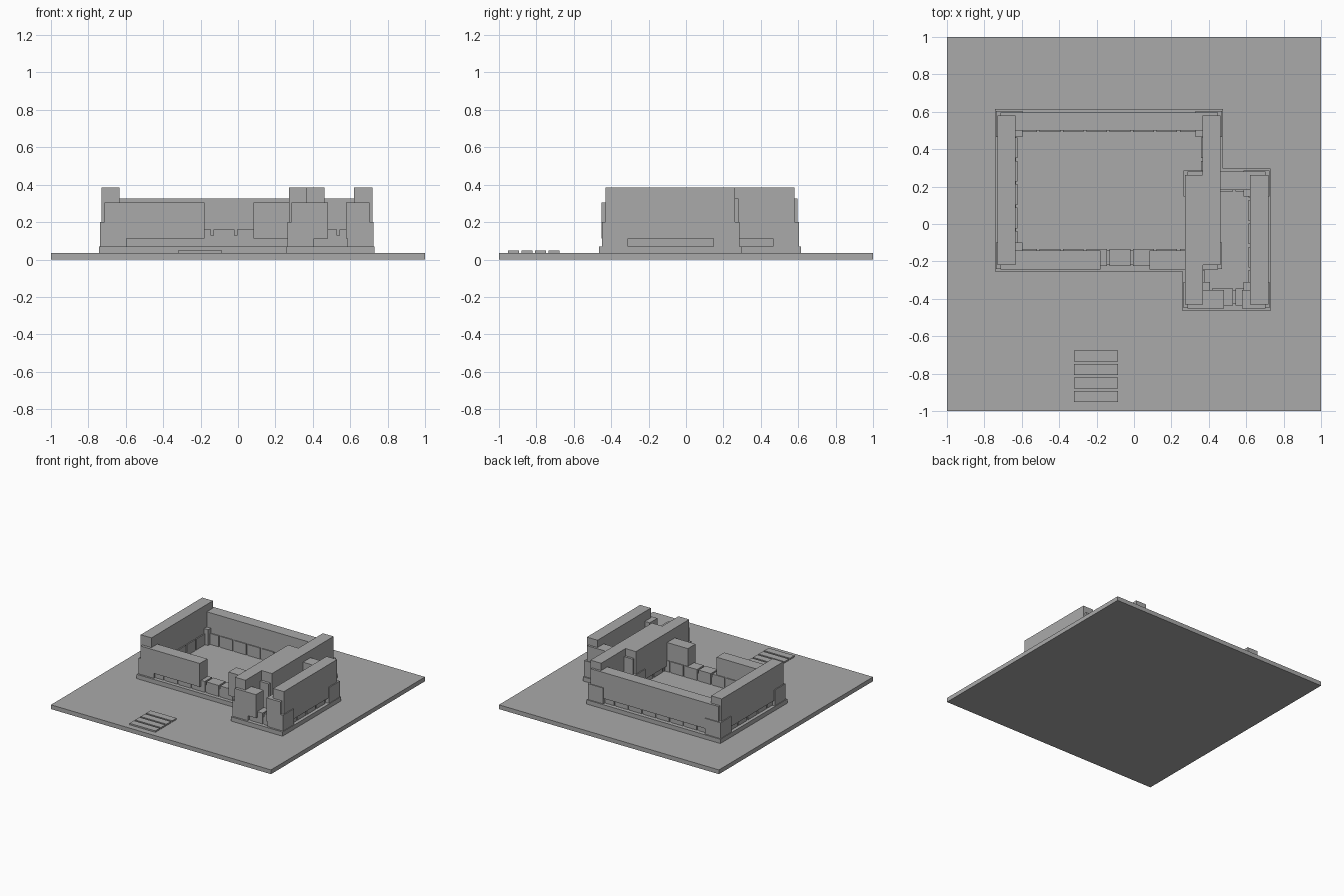
import bpy

cube = bpy.data.objects.get("Cube")
if cube:
    bpy.data.objects.remove(cube, do_unlink=True)

grey = bpy.data.materials.new("plain_grey")
grey.use_nodes = True
colour = (0.4, 0.4, 0.4, 1)
grey.diffuse_color = colour
next(n for n in grey.node_tree.nodes
     if n.type == "BSDF_PRINCIPLED").inputs["Base Color"].default_value = colour

GROUND, FLOOR, SILL, PANEL, CORNER = 0.035, 0.07, 0.112, 0.16, 0.2
FRONT_TOP, BACK_TOP, WING_TOP = 0.305, 0.325, 0.385
DEPTH = 0.097       # thickness of a range of rooms
PITCH = 0.125       # spacing of the ground floor panels


def box(name, x, y, z):
    """Box from (min, max) pairs."""
    bpy.ops.mesh.primitive_cube_add(size=1, location=[sum(p) / 2 for p in (x, y, z)])
    ob = bpy.context.object
    ob.name = name
    ob.scale = [p[1] - p[0] for p in (x, y, z)]
    ob.data.materials.append(grey)
    return ob


def panel_row(name, start, end, across, along_x, offset):
    """Low ground floor panels joined by a narrower, lower core."""
    lo, hi = across
    core, run = (lo + 0.008, hi - 0.008), (start, end)
    if along_x:
        box(name + "_core", run, core, (FLOOR, 0.128))
    else:
        box(name + "_core", core, run, (FLOOR, 0.128))
    a = start + offset - PITCH
    while a < end:
        span = (max(a + 0.007, start), min(a + PITCH - 0.007, end))
        if span[1] - span[0] > 0.005:
            x, y = (span, across) if along_x else (across, span)
            box(name + "_panel", x, y, (FLOOR, PANEL))
        a += PITCH


def courtyard_block(name, x0, x1, y0, y1, gap, offset):
    """Four ranges round a court, with an opening in the front upper wall."""
    box(name + "_plinth", (x0 - 0.005, x1 + 0.005), (y0 - 0.015, y1 + 0.01),
        (GROUND, FLOOR))
    # Corner blocks
    for cx in ((x0, x0 + 0.14), (x1 - 0.14, x1)):
        for cy in ((y0, y0 + 0.14), (y1 - 0.14, y1)):
            box(name + "_corner", cx, cy, (FLOOR, CORNER))
    # Tall side wings, slightly set back from the front and the rear
    for wx in ((x0 + 0.007, x0 + 0.007 + DEPTH), (x1 - 0.007 - DEPTH, x1 - 0.007)):
        box(name + "_side_wing", wx, (y0 + 0.02, y1 - 0.025), (SILL, WING_TOP))
    # Rear wall and two front walls
    inner = (x0 + 0.022, x1 - 0.022)
    box(name + "_back_wall", inner, (y1 - 0.105, y1 - 0.007), (SILL, BACK_TOP))
    front = (y0 - 0.003, y0 + DEPTH)
    box(name + "_front_wall_right", (inner[0], gap[0]), front, (SILL, FRONT_TOP))
    box(name + "_front_wall_left", (gap[1], inner[1]), front, (SILL, FRONT_TOP))
    # Ground floor panels, shifted towards the court
    xs, ys = (x0 + 0.12, x1 - 0.12), (y0 + 0.12, y1 - 0.12)
    panel_row(name + "_front", *xs, (y0 + 0.015, y0 + 0.105), True, offset)
    panel_row(name + "_back", *xs, (y1 - 0.113, y1 - 0.022), True, offset)
    panel_row(name + "_right", *ys, (x0 + 0.022, x0 + 0.113), False, 0.09)
    panel_row(name + "_left", *ys, (x1 - 0.113, x1 - 0.022), False, 0.09)


box("ground_slab", (-1, 1), (-1, 1), (0, GROUND))
courtyard_block("large_court", -0.737, 0.47, -0.24, 0.604, (-0.178, 0.083), 0.105)
courtyard_block("small_court", 0.265, 0.725, -0.45, 0.287, (0.48, 0.577), 0.025)

# Row of low slabs in front
for i in range(4):
    y = -0.923 + i * 0.0725
    box("path_slab", (-0.32, -0.085), (y - 0.029, y + 0.029), (GROUND, 0.047))
